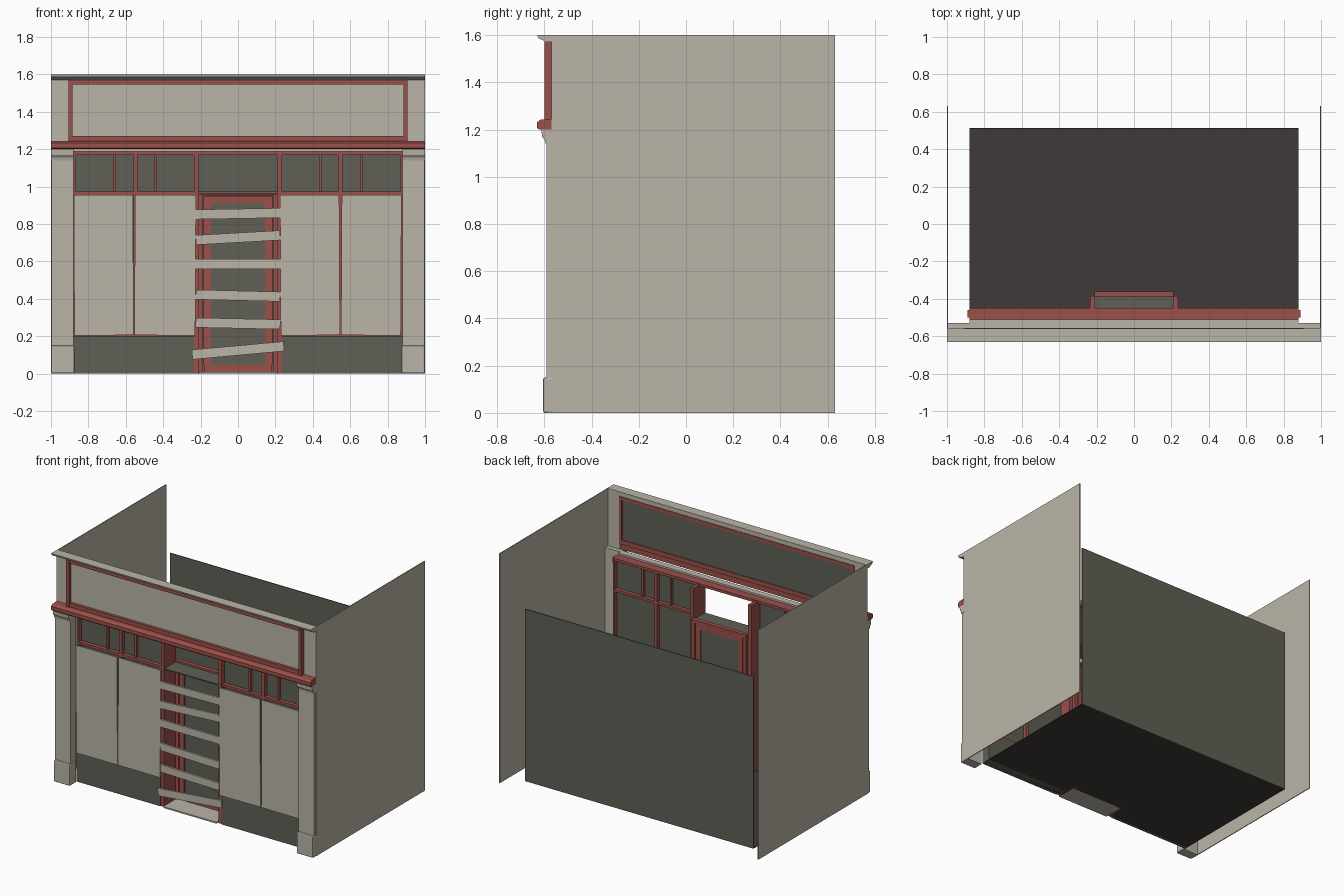
import bpy
import bmesh
import math

cube = bpy.data.objects.get("Cube")
if cube:
    bpy.data.objects.remove(cube, do_unlink=True)


def material(name, rgb):
    m = bpy.data.materials.new(name)
    m.use_nodes = True
    m.diffuse_color = (*rgb, 1)
    node = next(n for n in m.node_tree.nodes if n.type == 'BSDF_PRINCIPLED')
    node.inputs["Base Color"].default_value = (*rgb, 1)
    return m


BEIGE = material("beige_plaster", (0.49, 0.46, 0.39))
RED = material("red_paint", (0.33, 0.08, 0.066))
GREY = material("dark_grey", (0.115, 0.117, 0.093))
BROWN = material("dark_brown_floor", (0.05, 0.041, 0.04))


def add_object(name, bm, mat):
    bmesh.ops.recalc_face_normals(bm, faces=bm.faces)
    mesh = bpy.data.meshes.new(name)
    bm.to_mesh(mesh)
    bm.free()
    mesh.materials.append(mat)
    obj = bpy.data.objects.new(name, mesh)
    bpy.context.collection.objects.link(obj)
    return obj


def box(name, mat, x, y, z, tilt=0, bevel=0):
    """Box from (min, max) ranges, tilted about y by an angle in degrees."""
    bm = bmesh.new()
    bmesh.ops.create_cube(bm, size=1)
    for v in bm.verts:
        for i, (lo, hi) in enumerate((x, y, z)):
            v.co[i] *= hi - lo
    obj = add_object(name, bm, mat)
    obj.location = [(lo + hi) / 2 for lo, hi in (x, y, z)]
    obj.rotation_euler.y = -math.radians(tilt)
    if bevel:
        mod = obj.modifiers.new("soft_edges", 'BEVEL')
        mod.width = bevel
        mod.segments = 2
    return obj


def pair(name, mat, x, y, z, **options):
    """The same box on both sides of the middle."""
    box(name + "_left", mat, x, y, z, **options)
    box(name + "_right", mat, (-x[1], -x[0]), y, z, **options)


def moulding(name, mat, x, profile):
    """A (y, z) outline stretched along x."""
    bm = bmesh.new()
    face = bm.faces.new([bm.verts.new((x[0], y, z)) for y, z in profile])
    new = bmesh.ops.extrude_face_region(bm, geom=[face])["geom"]
    for v in new:
        if isinstance(v, bmesh.types.BMVert):
            v.co.x = x[1]
    return add_object(name, bm, mat)


# Shell: side walls, back wall and floor
pair("side_wall", BEIGE, (0.994, 1), (-0.565, 0.63), (0, 1.6))
box("back_wall", GREY, (-0.88, 0.88), (0.508, 0.514), (0, 1.2))
box("floor", BROWN, (-0.88, 0.88), (-0.5, 0.508), (0, 0.006))
box("doorstep", BEIGE, (-0.205, 0.205), (-0.53, -0.385), (0, 0.01))

# Pilasters with base blocks and capitals
pair("pilaster", BEIGE, (0.88, 0.998), (-0.59, -0.53), (0, 1.2))
pair("pilaster_base", BEIGE, (0.875, 1), (-0.605, -0.53), (0, 0.15), bevel=0.008)
CAPITAL = [(-0.53, 1.14), (-0.595, 1.14), (-0.598, 1.155), (-0.61, 1.17),
           (-0.612, 1.2), (-0.53, 1.2)]
for side, span in (("left", (0.88, 1)), ("right", (-1, -0.88))):
    moulding("capital_" + side, BEIGE, span, CAPITAL)

# Fascia: end blocks, sign panel with its frame, and cornices
pair("fascia_end", BEIGE, (0.9, 1), (-0.57, -0.56), (1.2, 1.6))
box("sign_panel", BEIGE, (-0.9, 0.9), (-0.573, -0.568), (1.24, 1.57))
box("sign_back", GREY, (-0.9, 0.9), (-0.568, -0.563), (1.24, 1.57))
pair("sign_frame_post", RED, (0.885, 0.907), (-0.6, -0.556), (1.24, 1.57))
box("sign_frame_top", RED, (-0.907, 0.907), (-0.592, -0.556), (1.547, 1.57))
box("sign_frame_bottom", RED, (-0.907, 0.907), (-0.592, -0.556), (1.24, 1.27))
moulding("top_cornice", BEIGE, (-1, 1),
         [(-0.56, 1.57), (-0.595, 1.57), (-0.605, 1.578), (-0.625, 1.586),
          (-0.63, 1.6), (-0.56, 1.6)])
moulding("lower_cornice", RED, (-1, 1),
         [(-0.565, 1.2), (-0.622, 1.2), (-0.63, 1.207), (-0.63, 1.232),
          (-0.615, 1.243), (-0.565, 1.245)])
box("lintel_board", BEIGE, (-0.88, 0.88), (-0.555, -0.51), (1.188, 1.2))

# Shop window: riser, glass, rails and mullions
FRAME_Y = (-0.51, -0.45)
pair("riser", GREY, (0.235, 0.88), (-0.52, -0.45), (0, 0.2))
pair("window_glass", GREY, (0.235, 0.88), (-0.483, -0.477), (0.2, 1.18))
pair("window_sill", RED, (0.235, 0.88), FRAME_Y, (0.2, 0.215))
pair("transom_rail", RED, (0.235, 0.88), FRAME_Y, (0.955, 0.973))
box("window_head", RED, (-0.88, 0.88), FRAME_Y, (1.17, 1.188))
pair("window_head_end", RED, (0.88, 0.89), (-0.5, -0.46), (1.15, 1.188))
pair("window_end_post", RED, (0.868, 0.88), FRAME_Y, (0.2, 1.18))
pair("main_mullion", RED, (0.538, 0.56), FRAME_Y, (0.2, 1.18))
for i, x in enumerate((0.44, 0.658)):
    pair("transom_bar_%d" % (i + 1), RED, (x - 0.007, x + 0.007),
         (-0.5, -0.46), (0.965, 1.18))

# Recessed doorway
pair("recess_side", RED, (0.21, 0.235), (-0.515, -0.385), (0, 1.18))
pair("door_jamb", RED, (0.187, 0.21), (-0.39, -0.36), (0, 0.975))
box("door_head", RED, (-0.21, 0.21), (-0.39, -0.36), (0.953, 0.975))
box("recess_soffit", GREY, (-0.21, 0.21), (-0.51, -0.385), (0.955, 0.963))
pair("door_stile", RED, (0.145, 0.182), (-0.385, -0.365), (0.01, 0.95))
box("door_top_rail", RED, (-0.145, 0.145), (-0.385, -0.365), (0.912, 0.95))
box("door_bottom_rail", RED, (-0.145, 0.145), (-0.385, -0.365), (0.01, 0.05))
box("door_glass", GREY, (-0.185, 0.185), (-0.378, -0.372), (0.05, 0.95))

# Boards over the windows, each slightly crooked
for i, (x0, x1, tilt) in enumerate([(-0.876, -0.56, 0.2), (-0.552, -0.227, -0.3),
                                    (0.227, 0.543, 0.3), (0.553, 0.872, -0.3)]):
    box("window_board_%d" % (i + 1), BEIGE, (x0, x1), (-0.531, -0.521),
        (0.205, 0.955), tilt=tilt)

# Planks nailed across the doorway: height, tilt, half length
for i, (z, tilt, half) in enumerate([(0.855, 1, 0.226), (0.727, 3.2, 0.226),
                                     (0.586, 0, 0.226), (0.417, -1.4, 0.226),
                                     (0.268, -1.2, 0.226), (0.124, 5.2, 0.246)]):
    box("door_plank_%d" % (i + 1), BEIGE, (-half, half), (-0.533, -0.519),
        (z - 0.026, z + 0.026), tilt=tilt)
